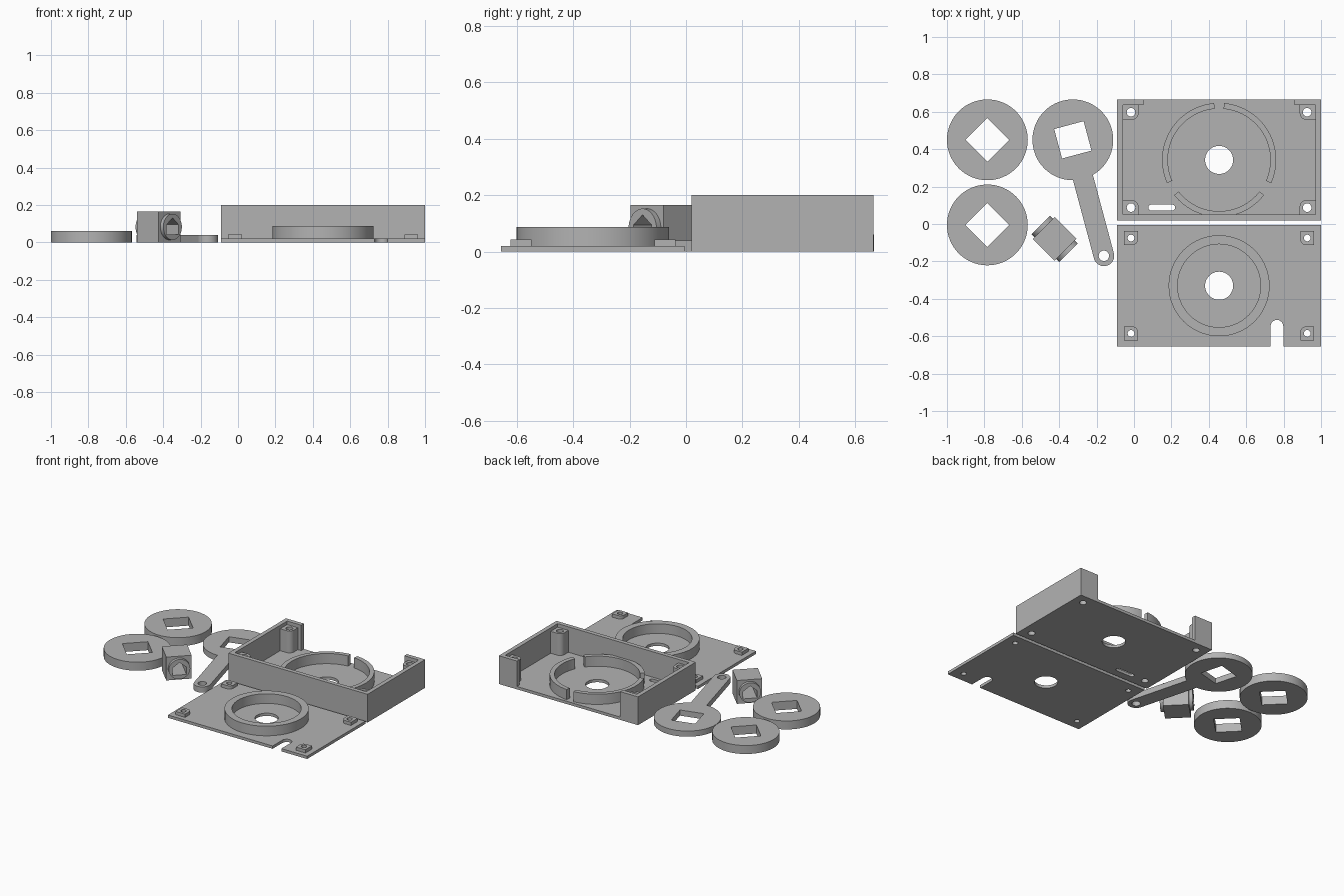
import bpy, bmesh, math
from mathutils import Matrix

if "Cube" in bpy.data.objects:
    bpy.data.objects.remove(bpy.data.objects["Cube"])

grey = bpy.data.materials.new("light grey plastic")
grey.diffuse_color = (0.45, 0.45, 0.45, 1)
grey.use_nodes = True
grey.node_tree.nodes["Principled BSDF"].inputs["Base Color"].default_value = grey.diffuse_color


def arc(cx, cy, r, a0=0, a1=360, n=48):
    """Points along an arc; a full circle drops its repeated last point."""
    steps = n if abs(a1 - a0) >= 360 else n + 1
    return [(cx + r * math.cos(math.radians(a0 + (a1 - a0) * i / n)),
             cy + r * math.sin(math.radians(a0 + (a1 - a0) * i / n))) for i in range(steps)]


def rect(x0, y0, x1, y1):
    return [(x0, y0), (x1, y0), (x1, y1), (x0, y1)]


def square(cx, cy, side, angle):
    return arc(cx, cy, side / math.sqrt(2), angle + 45, angle + 405, 4)


def prism(name, loops, z0, z1, matrix=None):
    """Extrude nested outlines (outer edge plus holes) from z0 to z1."""
    cu = bpy.data.curves.new(name, 'CURVE')
    cu.dimensions = '2D'
    cu.fill_mode = 'BOTH'
    cu.extrude = (z1 - z0) / 2
    for pts in loops:
        sp = cu.splines.new('POLY')
        sp.points.add(len(pts) - 1)
        for p, (x, y) in zip(sp.points, pts):
            p.co = (x, y, 0, 1)
        sp.use_cyclic_u = True
    tmp = bpy.data.objects.new(name + "_outline", cu)
    bpy.context.collection.objects.link(tmp)
    deps = bpy.context.evaluated_depsgraph_get()
    me = bpy.data.meshes.new_from_object(tmp.evaluated_get(deps))
    bpy.data.objects.remove(tmp)
    bm = bmesh.new()
    bm.from_mesh(me)
    bmesh.ops.remove_doubles(bm, verts=bm.verts, dist=1e-5)
    bmesh.ops.translate(bm, verts=bm.verts, vec=(0, 0, (z0 + z1) / 2))
    if matrix:
        bmesh.ops.transform(bm, matrix=matrix, verts=bm.verts)
    bmesh.ops.recalc_face_normals(bm, faces=bm.faces)
    bm.to_mesh(me)
    bm.free()
    me.materials.clear()
    me.materials.append(grey)
    ob = bpy.data.objects.new(name, me)
    bpy.context.collection.objects.link(ob)
    bpy.ops.object.select_all(action='DESELECT')
    ob.select_set(True)
    bpy.context.view_layer.objects.active = ob
    bpy.ops.object.shade_smooth_by_angle(angle=math.radians(30))
    return ob


def corner_block(sx, sy, x, y, out, inn, r):
    """Square around a screw hole with its inward corner rounded."""
    pts = [(-out, -out), (inn, -out)] + arc(inn - r, inn - r, r, 0, 90, 12) + [(-out, inn)]
    return [(x + sx * px, y + sy * py) for px, py in pts]


CX, X0, X1 = 0.455, -0.09, 1.0
HX, HY = 0.471, 0.255            # screw hole offsets from the plate centre
CORNERS = [(sx, sy) for sx in (1, -1) for sy in (1, -1)]

# Case: floor, three walls with short returns, screw posts, split ring
BY = 0.3425
Y0, Y1, T = 0.02, 0.665, 0.03
screws = [(sx, sy, CX - sx * HX, BY - sy * HY) for sx, sy in CORNERS]
wire_slot = arc(0.093, 0.088, 0.016, 90, 270, 12) + arc(0.204, 0.088, 0.016, -90, 90, 12)
prism("case_floor", [rect(X0, Y0, X1, Y1), arc(CX, BY, 0.075), wire_slot]
      + [arc(x, y, 0.023, n=24) for _, _, x, y in screws], 0, 0.02)
prism("case_walls", [[(X0, Y0), (X1, Y0), (X1, Y1), (0.857, Y1), (0.857, Y1 - T),
                      (X1 - T, Y1 - T), (X1 - T, Y0 + T), (X0 + T, Y0 + T),
                      (X0 + T, Y1 - T), (0.05, Y1 - T), (0.05, Y1), (X0, Y1)]], 0.02, 0.2)
for sx, sy, x, y in screws:
    prism("case_post", [corner_block(sx, sy, x, y, 0.045, 0.04, 0.035),
                        arc(x, y, 0.023, n=24)], 0.02, 0.175)
for a0, a1 in ((-24, 85), (95, 204), (218, 322)):
    prism("case_ring_segment", [arc(CX, BY, 0.305, a0, a1) + arc(CX, BY, 0.274, a1, a0)],
          0.02, 0.092)

# Lid: plate with cable notch, ring and four screw pads
LY = -0.33
screws = [(sx, sy, CX - sx * HX, LY - sy * HY) for sx, sy in CORNERS]
lid = [(X0, -0.655), (0.73, -0.655)] + arc(0.764, -0.547, 0.034, 180, 0, 20) \
    + [(0.798, -0.655), (X1, -0.655), (X1, -0.005), (X0, -0.005)]
prism("lid_plate", [lid, arc(CX, LY, 0.075)]
      + [arc(x, y, 0.018, n=24) for _, _, x, y in screws], 0, 0.02)
prism("lid_ring", [arc(CX, LY, 0.27, n=64), arc(CX, LY, 0.222, n=64)], 0.02, 0.088)
for sx, sy, x, y in screws:
    prism("lid_pad", [corner_block(sx, sy, x, y, 0.037, 0.037, 0.03),
                      arc(x, y, 0.018, n=24)], 0.02, 0.043)

# Two wheels with square holes
for y in (0.45, -0.005):
    prism("wheel", [arc(-0.784, y, 0.216, n=64), square(-0.784, y, 0.166, 45)], 0, 0.06)

# Lever: disc with a square hole and an arm ending in an eye
LX, LV, tilt = -0.327, 0.45, -75
half = math.degrees(math.asin(0.055 / 0.216))
ex, ey = LX + 0.642 * math.cos(math.radians(tilt)), LV + 0.642 * math.sin(math.radians(tilt))
prism("lever", [arc(LX, LV, 0.216, tilt + half, tilt + 360 - half, 64)[:]
                + arc(ex, ey, 0.055, tilt - 90, tilt + 90, 24),
                square(LX, LV, 0.163, 15), arc(ex, ey, 0.028, n=24)], 0, 0.04)

# Axle block: square body with a round boss on two sides and a gabled bore
turn = Matrix.Translation((-0.424, -0.08, 0.0825)) @ Matrix.Rotation(math.radians(45), 4, 'Z') \
    @ Matrix.Rotation(math.radians(90), 4, 'X')
bore = [(-0.045, -0.04), (0.045, -0.04), (0.045, 0.012), (0, 0.048), (-0.045, 0.012)]
prism("axle_block", [rect(-0.0825, -0.0825, 0.0825, 0.0825), bore], -0.0825, 0.0825, turn)
for z in (-0.105, 0.0825):
    prism("axle_boss", [arc(0, 0, 0.07), bore], z, z + 0.0225, turn)
